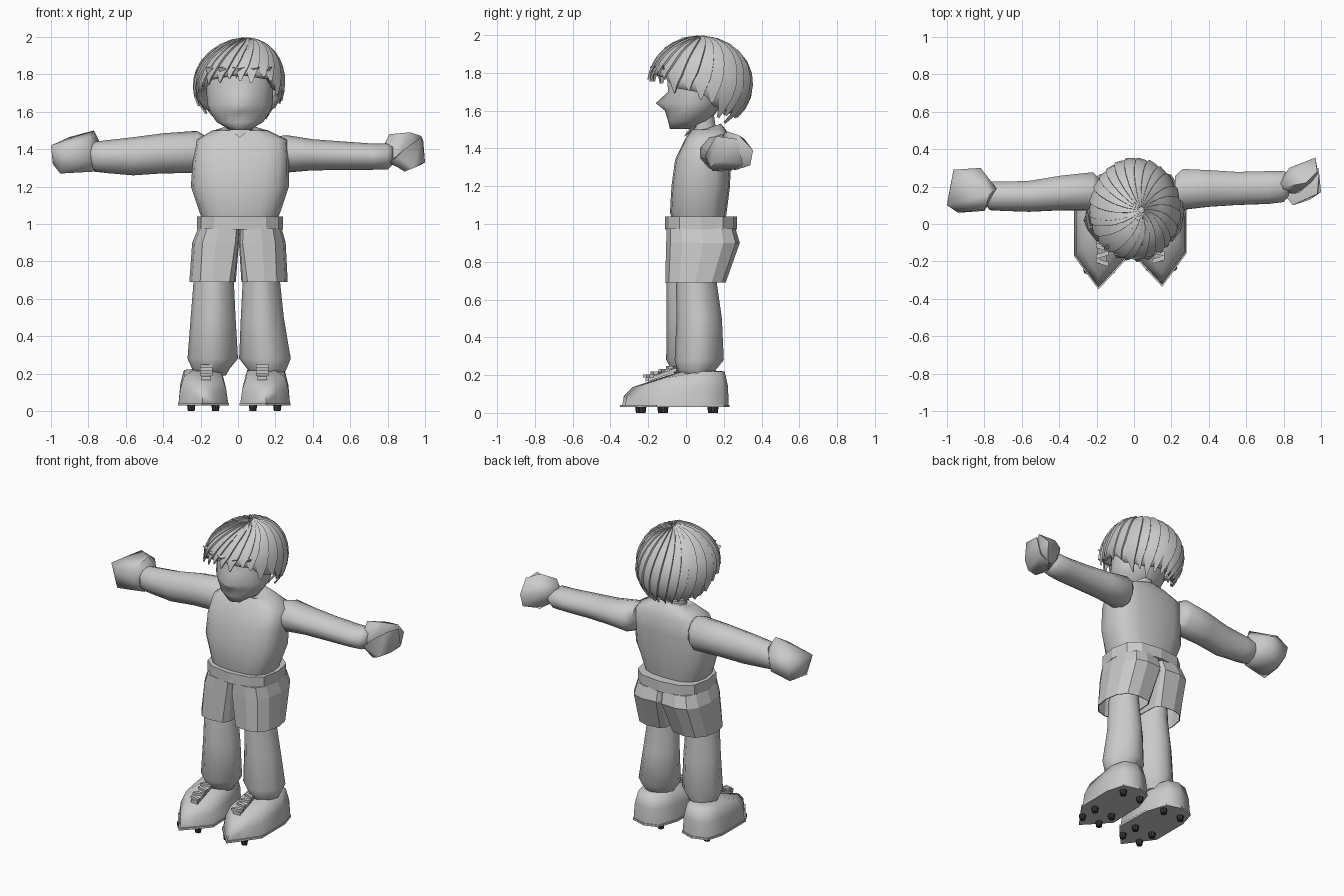
import bpy, bmesh, math, random
from math import sin, cos, pi, radians

if "Cube" in bpy.data.objects:
    bpy.data.objects.remove(bpy.data.objects["Cube"])
random.seed(4)


def material(name, v):
    m = bpy.data.materials.new(name)
    m.diffuse_color = (v, v, v, 1)
    m.use_nodes = True
    m.node_tree.nodes["Principled BSDF"].inputs["Base Color"].default_value = m.diffuse_color
    return m


GREY = material("plain grey", 0.59)
DARK = material("dark stud", 0.04)


def finish(bm, name, angle=None, mat=GREY, thick=0):
    bmesh.ops.recalc_face_normals(bm, faces=bm.faces)
    me = bpy.data.meshes.new(name)
    bm.to_mesh(me)
    bm.free()
    me.materials.append(mat)
    ob = bpy.data.objects.new(name, me)
    bpy.context.collection.objects.link(ob)
    if thick:
        mod = ob.modifiers.new("thickness", 'SOLIDIFY')
        mod.thickness = thick
        mod.offset = -1
    if angle:
        bpy.ops.object.select_all(action='DESELECT')
        ob.select_set(True)
        bpy.context.view_layer.objects.active = ob
        bpy.ops.object.shade_smooth_by_angle(angle=radians(angle))
    return ob


def loft(name, rings, angle=None, caps=(True, True), mat=GREY, thick=0):
    bm = bmesh.new()
    vs = [[bm.verts.new(p) for p in r] for r in rings]
    n = len(vs[0])
    for a, b in zip(vs, vs[1:]):
        for i in range(n):
            j = (i + 1) % n
            bm.faces.new((a[i], a[j], b[j], b[i]))
    if caps[0]:
        bm.faces.new(vs[0][::-1])
    if caps[1]:
        bm.faces.new(vs[-1])
    return finish(bm, name, angle, mat, thick)


def hull(name, pts, angle=None):
    bm = bmesh.new()
    vs = [bm.verts.new(p) for p in pts]
    bmesh.ops.convex_hull(bm, input=vs)
    loose = [v for v in bm.verts if not v.link_faces]
    bmesh.ops.delete(bm, geom=loose, context='VERTS')
    return finish(bm, name, angle)


def ring(h, cu, cv, ru, rv, n=12, e=1.0, axis='z', rot=0.0, e_neg=None):
    """Rounded-box ring across z (u=x, v=y) or across x (u=y, v=z); e_neg squares the -u side."""
    out = []
    for i in range(n):
        a = 2 * pi * i / n + rot
        c, s = cos(a), sin(a)
        k = e_neg if e_neg and c < -.01 else e
        u = cu + ru * math.copysign(abs(c) ** k, c)
        v = cv + rv * math.copysign(abs(s) ** k, s)
        out.append((u, v, h) if axis == 'z' else (h, u, v))
    return out


# Torso, sloping up towards the back at the neckline
torso = [ring(z, cx, cy, rx, ry, 16, e) for z, cx, cy, rx, ry, e in (
    (1.00, .01, .07, .19, .135, .75), (1.06, .01, .065, .215, .15, .75), (1.20, .01, .078, .262, .155, .72),
    (1.34, .015, .09, .257, .148, .66), (1.45, .02, .115, .243, .12, .6), (1.50, .012, .12, .15, .09, .7),
    (1.51, .01, .115, .09, .07, .8))]
torso[-1] = [(x, y, 1.505 + (y - .11) * .35) for x, y, z in torso[-1]]
loft("torso", torso, 60)
loft("neck", [ring(1.46, .01, .1, .07, .068, 10), ring(1.62, .01, .08, .065, .065, 10)], 50)
hull("collar", [(-.06, .045, 1.515), (.08, .045, 1.515), (.01, -.012, 1.462), (.01, .12, 1.53),
                (.01, .025, 1.515)])

# Head with a softly pointed nose
head = []
for z, hw, yf, yb, nose in ((1.502, .05, -.085, .03, 0), (1.545, .125, -.095, .12, 0),
                            (1.60, .16, -.10, .17, .012), (1.64, .175, -.105, .19, .055),
                            (1.70, .178, -.09, .2, .005), (1.78, .18, -.10, .22, 0),
                            (1.88, .15, -.06, .2, 0)):
    r = ring(z, .01, (yf + yb) / 2, hw, (yb - yf) / 2, 16)
    for i, f in ((11, .45), (12, 1), (13, .45)):
        r[i] = (r[i][0], r[i][1] - nose * f, z)
    head.append(r)
loft("head", head, 100)

# Hair: an inner cap covered by pointed overlapping locks
HC, HR = (.005, .075, 1.745), (.245, .278, .25)


def hem(a):
    d = abs(math.degrees(math.atan2(sin(a), cos(a))))
    keys = ((0, 1.79), (45, 1.76), (60, 1.70), (95, 1.67), (106, 1.60), (140, 1.56), (181, 1.56))
    for (d0, z0), (d1, z1) in zip(keys, keys[1:]):
        if d <= d1:
            return z0 + (z1 - z0) * (d - d0) / (d1 - d0)


def scalp(a, p, k):
    return (HC[0] + HR[0] * k * sin(p) * sin(a) + .035 * max(0, cos(p)) ** 2,
            HC[1] - HR[1] * k * sin(p) * cos(a), HC[2] + HR[2] * k * cos(p))


def drop(a, dz):
    return math.acos(max(-.97, min(.97, (hem(a) + dz - HC[2]) / HR[2])))


loft("hair_cap", [[scalp(2 * pi * i / 40, .03 + (drop(2 * pi * i / 40, .02) - .03) * t / 8, .965)
                   for i in range(40)] for t in range(9)], 40, (True, False), GREY, .03)

bm = bmesh.new()
LOCKS, ROWS = 25, 9
for i in range(LOCKS):
    a0 = 2 * pi * i / LOCKS + random.uniform(-.04, .04)
    end = drop(a0, random.uniform(-.03, .03))
    lift = random.uniform(-.012, .015)
    prev = None
    for k in range(ROWS + 1):
        t = k / ROWS
        p = .06 + (end - .06) * t
        w = 1.3 * pi / LOCKS * (1 if t < .75 else 1 - .85 * (t - .75) / .25)
        a = a0 + .55 * (1 - t) ** 1.5 + .05 * t * t
        row = [bm.verts.new(scalp(a + w * u, p, s + lift * t))
               for u, s in ((-1, .968), (.0, .995), (.9, 1.012), (1, .97))]
        if prev:
            for j in range(3):
                bm.faces.new((prev[j], prev[j + 1], row[j + 1], row[j]))
        prev = row
finish(bm, "hair_locks", 30)
hull("hair_tuft", [scalp(.25, .1, 1), scalp(.6, .35, 1.02), scalp(.3, .35, 1.03), scalp(.1, .75, 1.02),
                   scalp(.45, .7, .97), scalp(.2, .5, .97)], 40)
# Broad fringe tips hanging over the brow
for i in range(5):
    a = radians(-40 + 20 * i)
    x, y = HC[0] + .225 * sin(a), HC[1] - .255 * cos(a)
    hull("fringe_tip", [(x - .035, y, 1.84), (x + .035, y, 1.84), (x, y - .012, 1.83),
                        (x - .015, y + .02, 1.765 + random.uniform(-.02, .015))])

# Arms: x, centre y, centre z, half depth, half height
arms = {"left_arm": ((.22, .17, 1.38, .09, .09), (.26, .185, 1.375, .115, .1), (.40, .19, 1.37, .103, .083),
                     (.55, .19, 1.365, .093, .077), (.72, .195, 1.36, .092, .07),
                     (.80, .2, 1.362, .087, .07), (.83, .21, 1.37, .06, .05)),
        "right_arm": ((-.18, .16, 1.385, .08, .09), (-.22, .175, 1.385, .107, .113),
                      (-.40, .165, 1.378, .097, .107), (-.56, .148, 1.362, .087, .102),
                      (-.70, .148, 1.36, .082, .088), (-.77, .15, 1.36, .08, .08),
                      (-.80, .16, 1.37, .055, .05))}
for name, rows in arms.items():
    loft(name, [ring(x, cy, cz, ry, rz, 10, 1.08, 'x', .3) for x, cy, cz, ry, rz in rows], 55)

# Hands: a closed mitt, and a mitt with a hollow palm made of two blocks
hull("right_hand", [(-1, .10, 1.42), (-.99, .16, 1.32), (-.965, .29, 1.40), (-.95, .09, 1.27),
                    (-.94, .06, 1.39), (-.80, .07, 1.35), (-.77, .12, 1.28), (-.77, .16, 1.50),
                    (-.735, .19, 1.43), (-.74, .19, 1.34), (-.82, .30, 1.42), (-.93, .24, 1.28),
                    (-.80, .08, 1.45), (-.90, .27, 1.465), (-.95, .285, 1.33), (-.82, .28, 1.33),
                    (-.80, .20, 1.28)], 65)
hull("left_palm", [(.775, .22, 1.41), (.785, .17, 1.37), (.81, .20, 1.48), (.83, .30, 1.42),
                   (.97, .355, 1.39), (.98, .28, 1.47), (.92, .22, 1.49), (.99, .24, 1.36),
                   (.89, .26, 1.285), (.82, .17, 1.32), (.96, .34, 1.31), (.88, .16, 1.36),
                   (.85, .29, 1.34), (.88, .31, 1.45)], 65)
hull("left_fingers", [(.89, .12, 1.40), (.98, .16, 1.465), (1, .17, 1.33), (.89, .14, 1.28),
                      (.85, .10, 1.36), (.81, .15, 1.33), (.99, .27, 1.45), (.985, .30, 1.32),
                      (.88, .28, 1.29), (.94, .13, 1.30)], 65)

# Waistband and shorts
loft("waistband", [ring(z, .01, .08, .23, .19, 12, .72) for z in (.97, 1.04)])
for s, name in ((1, "shorts_left"), (-1, "shorts_right")):
    rings = [ring(.975, .112, .08, .112, .182, 12, .8, e_neg=.25),
             ring(.90, .125, .09, .125, .195, 12, .85, e_neg=.25),
             ring(.69, .139, .05, .124, .16, 12, .9, e_neg=.45)]
    shift = (.01, .005, .003)
    loft(name, [[(s * x + d, y, z) for x, y, z in r] for r, d in zip(rings, shift)],
         None, (True, False), GREY, .006)

# Legs
for name, rows in {
        "left_leg": ((.85, .125, .06, .085, .1), (.69, .125, .055, .1, .108), (.5, .13, .07, .115, .12),
                     (.28, .144, .07, .138, .13), (.225, .155, .055, .105, .1), (.19, .155, .06, .085, .08)),
        "right_leg": ((.85, -.13, .02, .09, .1), (.69, -.13, .01, .108, .112), (.5, -.133, .02, .12, .122),
                      (.28, -.135, .02, .135, .125), (.225, -.145, .025, .1, .1),
                      (.19, -.15, .04, .085, .08))}.items():
    loft(name, [ring(z, cx, cy, rx, ry, 12, 1.22) for z, cx, cy, rx, ry in rows], 60)

# Studded boots
OUTLINE = ((.15, -.335), (.217, -.245), (.282, -.155), (.282, .09), (.25, .2), (.15, .23),
           (.06, .2), (.015, .07), (.008, -.18), (.08, -.26))
CX, CY = .15, .08


def top_z(y):
    return .225 - .095 * max(0, min(1, -y / .3))


for s, side in ((1, "left"), (-1, "right")):
    dx, dy = (0, 0) if s > 0 else (-.04, -.015)

    def place(x, y, z):
        return (s * x + dx, y + dy, z)

    def outline(kx, ky, f):
        pts = [(CX + (x - CX) * kx, CY + (y - CY) * ky) for x, y in OUTLINE]
        return [place(x, y, .04 + f * (top_z(y) - .04)) for x, y in pts]

    loft(side + "_boot", [outline(.97, .97, 0), outline(.9, .95, .55), outline(.75, .83, .97),
                          outline(.35, .4, 1)], 75)
    loft(side + "_sole", [[place(x, y, z) for x, y in OUTLINE] for z in (.03, .043)])
    for x in (.08, .21):
        for y in (-.232, -.115, .15):
            px, py, _ = place(x, y, 0)
            loft(side + "_stud", [ring(z, px, py, r, r, 8) for z, r in ((0, .018), (.031, .022))],
                 None, mat=DARK)
    # Lace panel with crossing bars
    hull(side + "_tongue", [place(.13 + u, y, z) for u in (-.025, .025)
                            for y, z in ((-.2, .165), (-.2, .185), (-.05, .22), (-.05, .24))])
    for i in range(4):
        y, z = -.19 + .04 * i, .2 + .015 * i
        hull(side + "_lace", [place(.13 + u, y + v + u * (-1) ** i * .3, z + h) for u in (-.033, .033)
                              for v in (-.012, .012) for h in (-.012, .003)])
